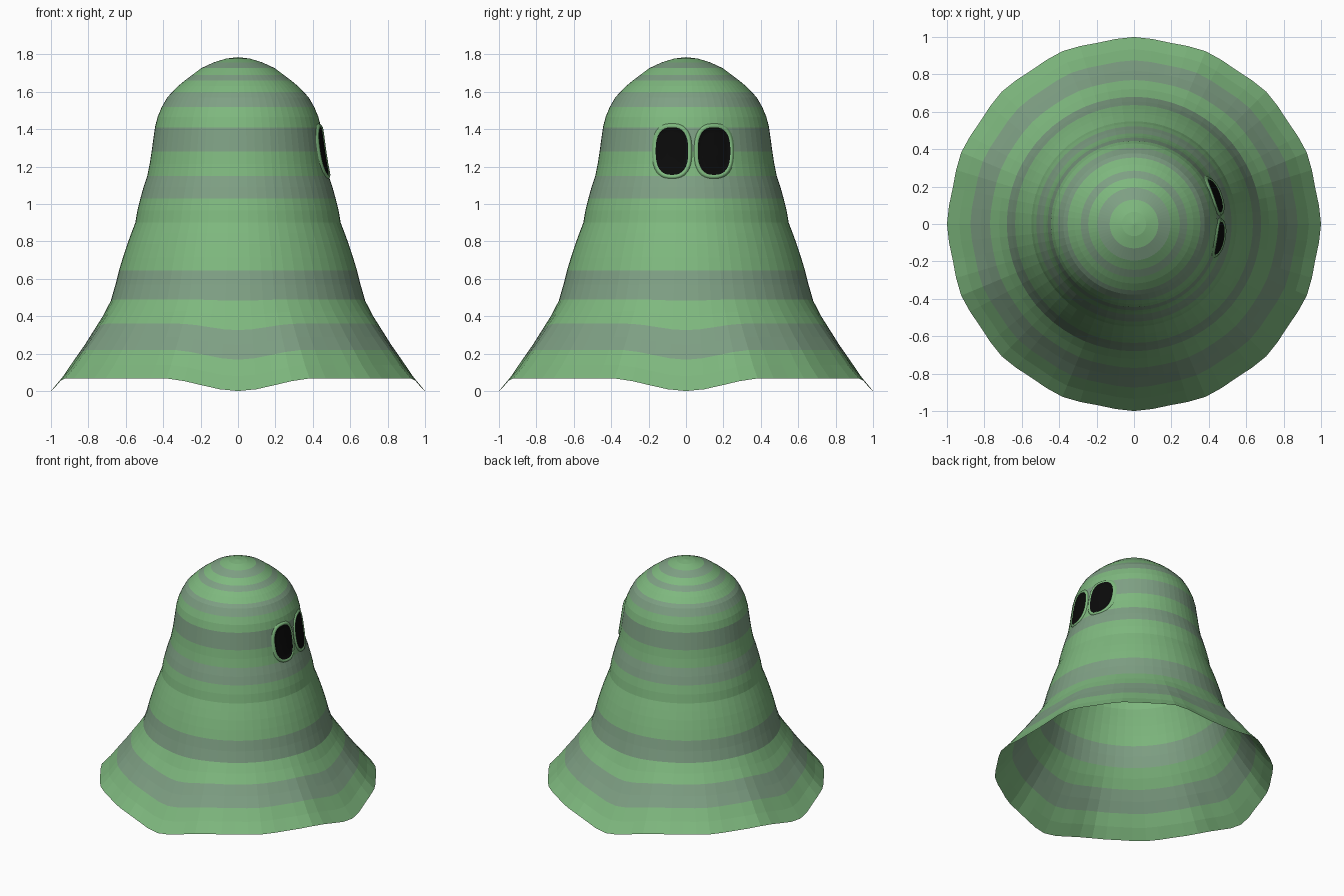
import bpy, bmesh
from math import sin, cos, tau, pi, asin

if "Cube" in bpy.data.objects:
    bpy.data.objects.remove(bpy.data.objects["Cube"])


def material(name, color):
    m = bpy.data.materials.new(name)
    m.diffuse_color = (*color, 1)
    m.use_nodes = True
    m.node_tree.nodes["Principled BSDF"].inputs["Base Color"].default_value = m.diffuse_color
    return m


GREEN = material("green_cloth", (0.21, 0.48, 0.21))
GREY = material("grey_green_cloth", (0.21, 0.35, 0.23))
BLACK = material("black", (0.003, 0.003, 0.003))

# Sheet profile: radius, height, stripe (0 green, 1 grey) of the band above
PROFILE = [
    (1.00, 0.068, 0), (0.935, 0.14, 0), (0.875, 0.22, 1), (0.82, 0.29, 1),
    (0.77, 0.36, 0), (0.722, 0.425, 0), (0.68, 0.49, 1), (0.655, 0.57, 1),
    (0.636, 0.645, 0), (0.615, 0.715, 0), (0.592, 0.785, 0), (0.57, 0.845, 0),
    (0.549, 0.90, 0), (0.538, 0.965, 0), (0.522, 1.03, 1), (0.505, 1.09, 1),
    (0.485, 1.15, 0), (0.472, 1.215, 0), (0.462, 1.28, 1), (0.453, 1.345, 1),
    (0.444, 1.41, 0), (0.430, 1.465, 0), (0.408, 1.518, 1), (0.378, 1.57, 1),
    (0.355, 1.595, 0), (0.318, 1.632, 0), (0.285, 1.66, 1), (0.245, 1.69, 0),
    (0.195, 1.727, 1), (0.13, 1.757, 0), (0.065, 1.777, 0),
]
SIDES = 64


def smooth(t):
    t = max(0.0, min(1.0, t))
    return t * t * (3 - 2 * t)


def radius_at(z):
    for (r0, z0, _), (r1, z1, _) in zip(PROFILE, PROFILE[1:]):
        if z0 <= z <= z1:
            return r0 + (r1 - r0) * (z - z0) / (z1 - z0)
    return PROFILE[-1][0]


def finish(bm, name, mats):
    me = bpy.data.meshes.new(name)
    bm.to_mesh(me)
    bm.free()
    for m in mats:
        me.materials.append(m)
    ob = bpy.data.objects.new(name, me)
    bpy.context.collection.objects.link(ob)
    return ob


# Draped sheet: open shell with a hem dipping at the four sides
bm = bmesh.new()
rings = []
for r, z, _ in PROFILE:
    hem = smooth((0.56 - z) / 0.49)
    drop = 0.068 * min(1.0, (max(0.0, 0.50 - z) / 0.43) ** 0.6)
    ring = []
    for i in range(SIDES):
        a = tau * i / SIDES
        off = abs((a + pi / 4) % (pi / 2) - pi / 4)      # angle to nearest fold
        dip = 1 - smooth(off / 0.42)
        rr = r * (1 - 0.012 * hem * (1 - cos(16 * a)) / 2)
        ring.append(bm.verts.new((rr * cos(a), rr * sin(a), z - drop * dip)))
    rings.append(ring)
for k in range(len(rings) - 1):
    for i in range(SIDES):
        j = (i + 1) % SIDES
        f = bm.faces.new((rings[k][i], rings[k][j], rings[k + 1][j], rings[k + 1][i]))
        f.material_index = PROFILE[k][2]
top = bm.verts.new((0, 0, 1.785))
for i in range(SIDES):
    bm.faces.new((rings[-1][i], rings[-1][(i + 1) % SIDES], top))
finish(bm, "sheet", (GREEN, GREY))


# Eyes: black rounded ovals wrapped on the sheet, each with a raised cloth lip
def eye(name, yc, zc=1.283, hw=0.087, hh=0.127, n=40):
    bm = bmesh.new()

    def point(s, a, lift):
        c, d = cos(a), sin(a)
        edge = (abs(c) ** 2.6 + abs(d) ** 2.6) ** (-1 / 2.6)
        wide, tall = hw * min(s, 1) + max(0, s - 1) * 0.1, hh * min(s, 1) + max(0, s - 1) * 0.1
        z = zc + tall * edge * d
        r = radius_at(z) + lift
        t = asin((yc + wide * edge * c) / r)
        return bm.verts.new((r * cos(t), r * sin(t), z))

    steps = [(0.25, 0.004), (0.5, 0.004), (0.75, 0.004), (1.0, 0.004),
             (1.06, 0.011), (1.15, 0.007), (1.22, -0.003)]
    rows = [[point(s, tau * i / n, lift) for i in range(n)] for s, lift in steps]
    bm.faces.new(rows[0])
    for k in range(len(rows) - 1):
        for i in range(n):
            j = (i + 1) % n
            f = bm.faces.new((rows[k][i], rows[k + 1][i], rows[k + 1][j], rows[k][j]))
            f.material_index = 1 if k > 2 else 0
            f.smooth = True
    finish(bm, name, (BLACK, GREEN))


eye("right_eye", -0.075)
eye("left_eye", 0.15)
